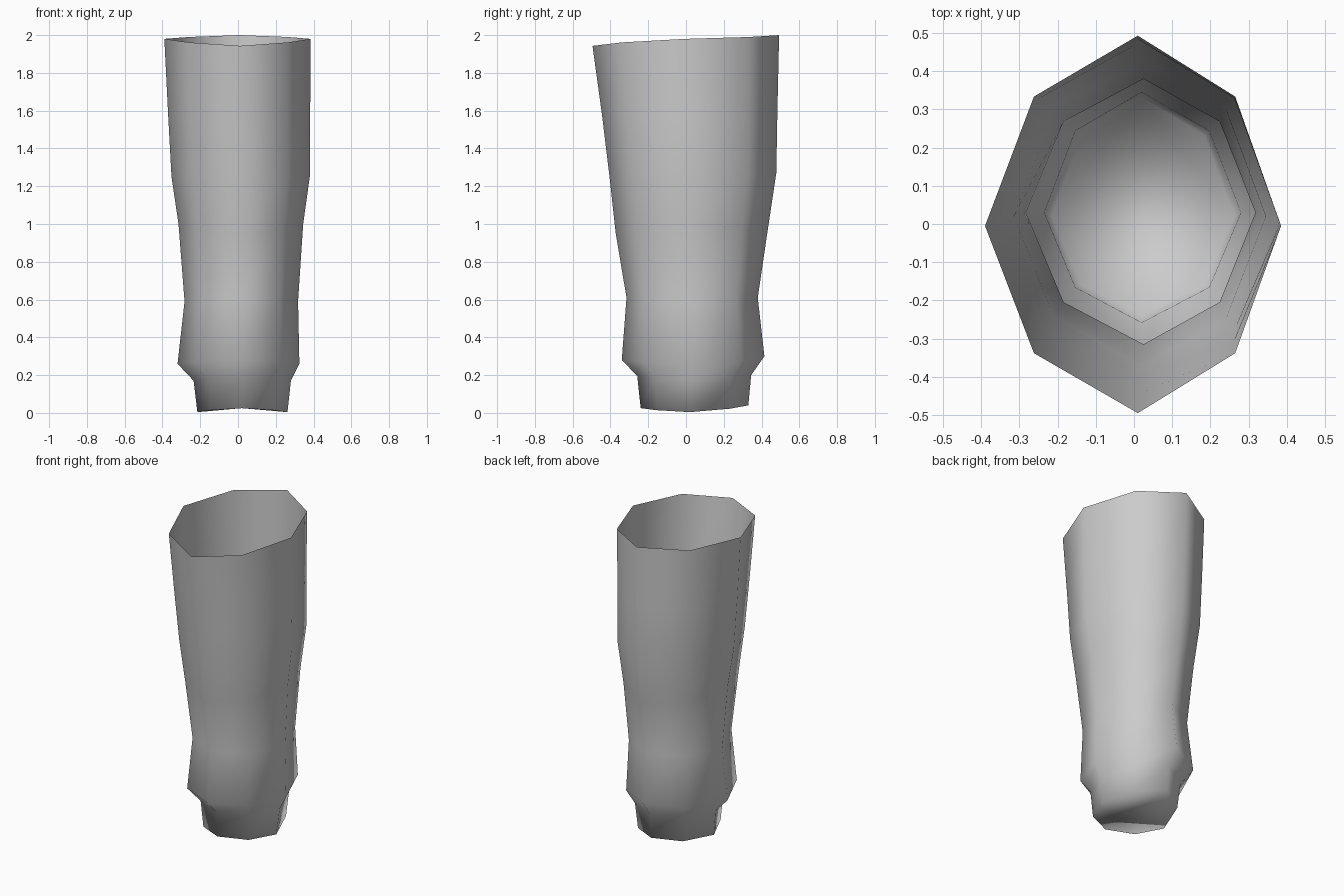
import bpy, bmesh

if "Cube" in bpy.data.objects:
    bpy.data.objects.remove(bpy.data.objects["Cube"])

grey = bpy.data.materials.new("grey")
grey.diffuse_color = (0.6, 0.6, 0.6, 1)
grey.use_nodes = True
grey.node_tree.nodes["Principled BSDF"].inputs["Base Color"].default_value = grey.diffuse_color

# Ring: left x, right x, side y, front y, back y, front z, side z, back z, middle x
RINGS = [
    (-0.215, 0.262, 0.02, -0.24, 0.33, 0.025, 0.004, 0.04, 0.02),
    (-0.235, 0.28, 0.03, -0.258, 0.345, 0.195, 0.17, 0.20, 0.02),
    (-0.32, 0.325, 0.03, -0.34, 0.415, 0.28, 0.26, 0.30, 0.02),
    (-0.283, 0.318, 0.03, -0.315, 0.38, 0.61, 0.59, 0.61, 0.025),
    (-0.315, 0.345, 0.02, -0.372, 0.43, 0.95, 1.0, 0.95, 0.02),
    (-0.352, 0.38, 0.01, -0.405, 0.478, 1.25, 1.25, 1.27, 0.02),
    (-0.37, 0.382, 0.0, -0.445, 0.484, 1.58, 1.58, 1.6, 0.01),
    (-0.39, 0.385, -0.005, -0.495, 0.493, 1.943, 1.98, 2.0, 0.01),
]


def ring_points(xl, xr, ys, yf, yb, zf, zs, zb, xm):
    """Eight points, anticlockwise from the front."""
    def corner(x, y, z):
        return (xm + 0.68 * (x - xm), ys + 0.68 * (y - ys), zs + 0.5 * (z - zs))
    return [(xm, yf, zf), corner(xr, yf, zf), (xr, ys, zs), corner(xr, yb, zb),
            (xm, yb, zb), corner(xl, yb, zb), (xl, ys, zs), corner(xl, yf, zf)]


# Open-topped, eight-sided sleeve with a closed lower end
bm = bmesh.new()
loops = [[bm.verts.new(p) for p in ring_points(*r)] for r in RINGS]
for low, high in zip(loops, loops[1:]):
    for i in range(8):
        j = (i + 1) % 8
        bm.faces.new((low[i], low[j], high[j], high[i]))
bm.faces.new(loops[0][::-1])
for f in bm.faces:
    f.smooth = True

mesh = bpy.data.meshes.new("sleeve")
bm.to_mesh(mesh)
bm.free()
mesh.materials.append(grey)
sleeve = bpy.data.objects.new("sleeve", mesh)
bpy.context.collection.objects.link(sleeve)
